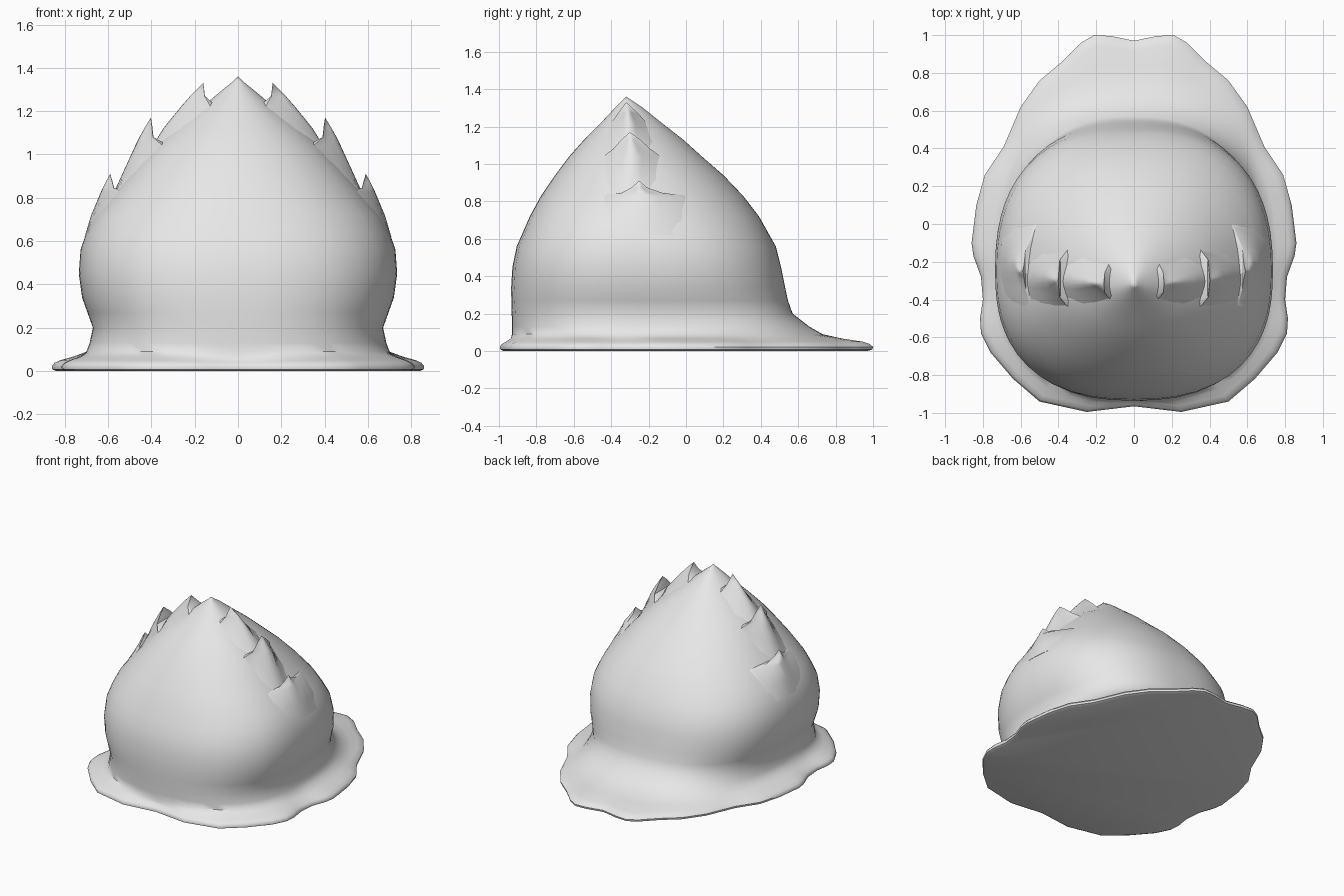
import bpy, bmesh, math

if "Cube" in bpy.data.objects:
    bpy.data.objects.remove(bpy.data.objects["Cube"])

grey = bpy.data.materials.new("plain grey")
grey.diffuse_color = (0.8, 0.8, 0.8, 1)
grey.use_nodes = True
grey.node_tree.nodes["Principled BSDF"].inputs["Base Color"].default_value = grey.diffuse_color
CY = -0.25  # centre line the angles are measured from

# Dome sections: z, half width, front y, back y
SECTIONS = [
    (0.09, 0.70, -0.93, 0.73), (0.13, 0.685, -0.93, 0.66), (0.20, 0.67, -0.932, 0.57),
    (0.27, 0.695, -0.934, 0.545), (0.34, 0.72, -0.935, 0.53), (0.45, 0.735, -0.928, 0.508),
    (0.56, 0.727, -0.905, 0.48), (0.64, 0.70, -0.87, 0.435), (0.72, 0.66, -0.835, 0.39),
    (0.83, 0.57, -0.775, 0.305), (0.94, 0.48, -0.70, 0.20), (1.04, 0.39, -0.625, 0.085),
    (1.13, 0.285, -0.545, -0.015), (1.22, 0.165, -0.455, -0.13), (1.30, 0.07, -0.38, -0.23),
    (1.34, 0.02, -0.34, -0.29)]

# Wavy brim outline, right half, from back to front
BRIM = [(0, 0.97), (0.12, 0.995), (0.21, 1.0), (0.28, 0.96), (0.38, 0.86), (0.50, 0.76),
        (0.60, 0.62), (0.69, 0.41), (0.79, 0.26), (0.835, 0.10), (0.86, -0.10), (0.85, -0.17),
        (0.81, -0.28), (0.80, -0.40), (0.815, -0.50), (0.81, -0.58), (0.76, -0.68),
        (0.64, -0.82), (0.50, -0.94), (0.25, -0.995), (0, -0.965)]


def section(z):
    """Half width, front and back of the dome at height z."""
    for a, b in zip(SECTIONS, SECTIONS[1:]):
        if z <= b[0]:
            t = (z - a[0]) / (b[0] - a[0])
            return [p + (q - p) * t for p, q in zip(a[1:], b[1:])]
    return SECTIONS[-1][1:]


def power(z):
    return 2.45 - 0.45 * min(1, max(0, (z - 0.5) / 0.6))


def centre(z):
    return CY - 0.07 * min(1, max(0, (z - 0.5) / 0.8))


def dome_x(z, y):
    """Dome half width at height z and depth y."""
    w, f, b = section(z)
    c = centre(z)
    u = (y - c) / (b - c) if y > c else (c - y) / (c - f)
    n = power(z)
    return w * max(0, 1 - min(1, u) ** n) ** (1 / n)


def make(name, bm, angle):
    bmesh.ops.recalc_face_normals(bm, faces=bm.faces[:])
    me = bpy.data.meshes.new(name)
    bm.to_mesh(me)
    bm.free()
    me.materials.append(grey)
    ob = bpy.data.objects.new(name, me)
    bpy.context.collection.objects.link(ob)
    bpy.ops.object.select_all(action='DESELECT')
    ob.select_set(True)
    bpy.context.view_layer.objects.active = ob
    bpy.ops.object.shade_smooth_by_angle(angle=math.radians(angle))
    return ob


def bridge(bm, rings):
    for r, s in zip(rings, rings[1:]):
        for i in range(len(r)):
            j = (i + 1) % len(r)
            bm.faces.new((r[i], r[j], s[j], s[i]))


# Full outline with midpoints added
half = []
for p, q in zip(BRIM, BRIM[1:]):
    half += [p, ((p[0] + q[0]) / 2, (p[1] + q[1]) / 2)]
half.append(BRIM[-1])
outline = half + [(-x, y) for x, y in half[-2:0:-1]]


def dome_ring(z, w, f, b):
    c, n, pts = centre(z), power(z), []
    for x, y in outline:
        dx, dy = x, y - CY
        d = math.hypot(dx, dy)
        dx, dy = dx / d, dy / d
        r = (abs(dx / w) ** n + abs(dy / (b - c if dy > 0 else c - f)) ** n) ** (-1 / n)
        pts.append((dx * r, c + dy * r, z))
    return pts


# Hat body: flat underside, rolled brim edge, flare and pointed dome
bm = bmesh.new()
levels = []
for s, z in ((0.975, 0), (0.997, 0.008), (1.0, 0.022), (0.985, 0.038), (0.955, 0.05)):
    levels.append([(x * s, CY + (y - CY) * s, z) for x, y in outline])
base = dome_ring(*SECTIONS[0])
levels.append([tuple(a * 0.5 + b * 0.5 for a, b in zip(p, q[:2])) + (0.067,)
               for p, q in zip(levels[-1], base)])
levels += [dome_ring(*s) for s in SECTIONS]
rings = [[bm.verts.new(p) for p in lv] for lv in levels]
bridge(bm, rings)
bm.faces.new(rings[0])
tip = bm.verts.new((0, -0.32, 1.36))
top = rings[-1]
for i in range(len(top)):
    bm.faces.new((top[i], top[(i + 1) % len(top)], tip))
make("hat_body", bm, 50)


# Thorn: bulges out of the dome, then rises free to a point with a flat inner wall
# rows: z, outer x, half depth, centre y; tip: x, y, z
def thorn(name, rows, notch, wall, tip, side):
    bm = bmesh.new()
    rings = []
    for z, out, hw, yc in rows:
        pts = []
        for k in range(-6, 7):
            t = k / 6
            y = yc + hw * t
            bulge = (1 - abs(t)) ** 1.2 if abs(t) > 0.2 else 0.83 - 0.75 * t * t
            bulge = min(1, bulge / 0.83)
            skin = dome_x(z, y) - 0.006
            if z > notch:
                h = (z - notch) / (tip[2] - notch)
                skin = wall + (tip[0] - wall) * h
            pts.append((skin + max(0, out - skin) * bulge, y, z))
        inner = min(p[0] for p in pts) - (0.03 if z < notch else 0.002)
        pts += [(inner, yc + hw * 0.9, z), (inner, yc - hw * 0.9, z)]
        rings.append([bm.verts.new((side * x, y, z)) for x, y, z in pts])
    bridge(bm, rings)
    bm.faces.new(rings[0])
    top = rings[-1]
    end = bm.verts.new((side * tip[0], tip[1], tip[2]))
    for i in range(len(top)):
        bm.faces.new((top[i], top[(i + 1) % len(top)], end))
    make(name, bm, 45)


THORNS = {
    "lower_thorn": ([(0.62, 0.708, 0.22, -0.22), (0.72, 0.678, 0.23, -0.22),
                     (0.829, 0.632, 0.235, -0.22), (0.845, 0.625, 0.11, -0.235),
                     (0.875, 0.61, 0.04, -0.25)], 0.83, 0.57, (0.59, -0.25, 0.91)),
    "middle_thorn": ([(0.82, 0.575, 0.13, -0.29), (0.93, 0.525, 0.15, -0.29),
                      (1.039, 0.475, 0.155, -0.288), (1.08, 0.455, 0.1, -0.29),
                      (1.13, 0.427, 0.05, -0.295)], 1.04, 0.388, (0.402, -0.30, 1.17)),
    "upper_thorn": ([(1.03, 0.40, 0.10, -0.30), (1.12, 0.345, 0.135, -0.30),
                     (1.219, 0.265, 0.095, -0.305), (1.27, 0.22, 0.055, -0.31)],
                    1.22, 0.15, (0.16, -0.32, 1.33)),
}
for name, spec in THORNS.items():
    for label, side in (("right_", 1), ("left_", -1)):
        thorn(label + name, *spec, side)
